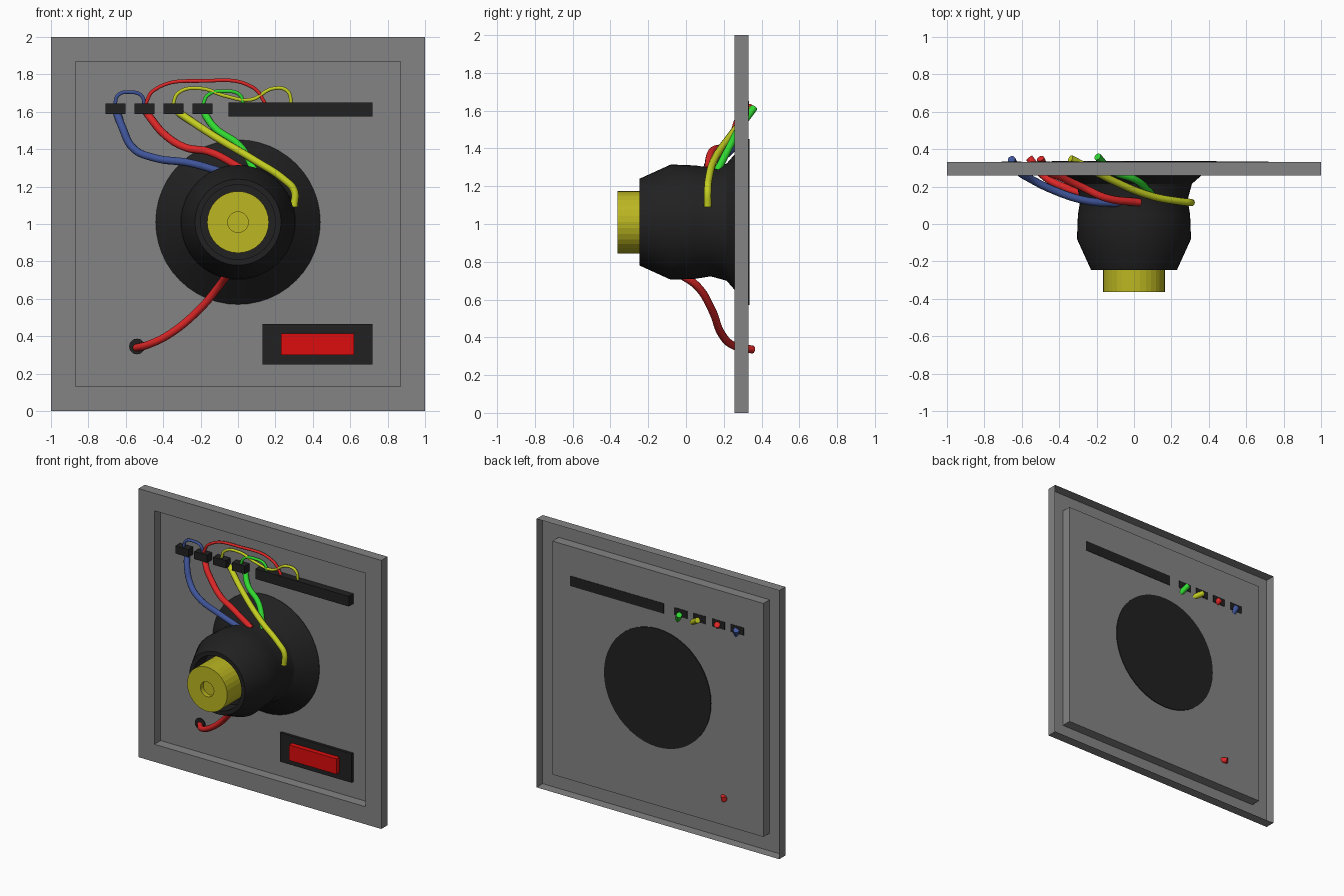
import bpy, bmesh, math
from mathutils import Matrix, Vector

old = bpy.data.objects.get("Cube")
if old:
    bpy.data.objects.remove(old, do_unlink=True)


def material(name, r, g, b):
    m = bpy.data.materials.new(name)
    m.use_nodes = True
    m.diffuse_color = (r, g, b, 1)
    m.node_tree.nodes["Principled BSDF"].inputs["Base Color"].default_value = (r, g, b, 1)
    return m


GREY = material("panel grey", .23, .23, .23)
BLACK = material("black plastic", .015, .015, .015)
BRASS = material("dull yellow", .5, .47, .016)
SWITCH = material("switch red", .72, .004, .004)
RED = material("wire red", .72, .02, .02)
BLUE = material("wire blue", .05, .09, .32)
YELLOW = material("wire yellow", .55, .62, .015)
GREEN = material("wire green", .03, .7, .03)

AXIS_Z = 1.01      # height of the round unit's axis
FRONT, BACK = .258, .331


def finish(name, bm, mat, smooth=False):
    me = bpy.data.meshes.new(name)
    bm.to_mesh(me)
    bm.free()
    ob = bpy.data.objects.new(name, me)
    bpy.context.collection.objects.link(ob)
    me.materials.append(mat)
    if smooth:
        select(ob)
        bpy.ops.object.shade_smooth_by_angle(angle=math.radians(30))
    return ob


def select(ob):
    bpy.ops.object.select_all(action='DESELECT')
    ob.select_set(True)
    bpy.context.view_layer.objects.active = ob


def box_mesh(x0, x1, y0, y1, z0, z1):
    bm = bmesh.new()
    centre = Vector((x0 + x1, y0 + y1, z0 + z1)) / 2
    size = Matrix.Diagonal((x1 - x0, y1 - y0, z1 - z0, 1))
    bmesh.ops.create_cube(bm, size=1, matrix=Matrix.Translation(centre) @ size)
    return bm


def lathe(name, profile, mat, steps, smooth, x=0, z=AXIS_Z):
    """Revolve (radius, y) points about an axis along y."""
    bm = bmesh.new()
    verts = [bm.verts.new((x + r, y, z)) for r, y in profile]
    edges = [bm.edges.new(pair) for pair in zip(verts, verts[1:])]
    bmesh.ops.spin(bm, geom=verts + edges, cent=(x, 0, z), axis=(0, 1, 0),
                   angle=math.tau, steps=steps, use_merge=False)
    bmesh.ops.remove_doubles(bm, verts=bm.verts, dist=1e-4)
    bmesh.ops.recalc_face_normals(bm, faces=bm.faces)
    return finish(name, bm, mat, smooth)


def wire(name, points, radius, mat):
    cu = bpy.data.curves.new(name, 'CURVE')
    cu.dimensions = '3D'
    cu.bevel_depth = radius
    cu.bevel_resolution = 3
    cu.resolution_u = 8
    cu.use_fill_caps = True
    sp = cu.splines.new('BEZIER')
    sp.bezier_points.add(len(points) - 1)
    for bp, co in zip(sp.bezier_points, points):
        bp.co = co
        bp.handle_left_type = bp.handle_right_type = 'AUTO'
    cu.materials.append(mat)
    ob = bpy.data.objects.new(name, cu)
    bpy.context.collection.objects.link(ob)
    select(ob)
    bpy.ops.object.convert(target='MESH')
    bpy.ops.object.shade_smooth_by_angle(angle=math.radians(50))


# Pressed panel: open-backed shell with a sunken middle
bm = box_mesh(-1, 1, FRONT, BACK, 0, 2)
bm.normal_update()
rear = [f for f in bm.faces if f.normal.y > .5]
face = [f for f in bm.faces if f.normal.y < -.5]
bmesh.ops.delete(bm, geom=rear, context='FACES_ONLY')
bmesh.ops.inset_individual(bm, faces=face, thickness=.185)
middle = bmesh.ops.extrude_discrete_faces(bm, faces=face)["faces"]
bmesh.ops.translate(bm, vec=(0, BACK - FRONT, 0), verts=middle[0].verts)
finish("panel", bm, GREY)

# Round housing with a socket at the front and a closed back
lathe("housing", [(0, .337), (.44, .337), (.44, .329), (.35, .25), (.31, .215),
                  (.287, .13), (.3, .05), (.305, -.08), (.23, -.245),
                  (.2, -.245), (.2, -.12), (0, -.12)], BLACK, 48, True)
# Magnet cap with a central bore
lathe("cap", [(0, -.33), (.055, -.33), (.055, -.363), (.165, -.363),
              (.165, -.12), (0, -.12)], BRASS, 32, False)

# Terminal blocks and connector strip, showing through the back
for i in range(4):
    x = -.655 + .155 * i
    finish(f"terminal_{i + 1}", box_mesh(x - .053, x + .053, .275, .334, 1.588, 1.645), BLACK)
finish("connector_strip", box_mesh(-.05, .72, .275, .334, 1.575, 1.65), BLACK)

# Rocker switch
finish("switch_plate", box_mesh(.13, .72, .308, .329, .25, .465), BLACK)
finish("switch_rocker", box_mesh(.23, .62, .272, .315, .3, .415), SWITCH)

# Grommet where the lower lead leaves the panel
lathe("grommet", [(0, .322), (.042, .322), (.042, .329), (0, .329)], BLACK, 20, False, -.54, .345)

# Thick leads from the terminals to the housing
wire("blue_lead", [(-.655, .345, 1.62), (-.62, .285, 1.52), (-.56, .245, 1.405),
                   (-.445, .187, 1.353), (-.257, .125, 1.326), (-.06, .11, 1.27)], .021, BLUE)
wire("red_lead", [(-.5, .35, 1.62), (-.47, .29, 1.57), (-.39, .25, 1.476),
                  (-.283, .2, 1.41), (-.15, .14, 1.385), (.03, .115, 1.29)], .021, RED)
wire("yellow_lead", [(-.34, .35, 1.61), (-.12, .235, 1.465), (.09, .15, 1.34),
                     (.25, .12, 1.235), (.3, .115, 1.18), (.3, .115, 1.09)], .02, YELLOW)
wire("green_lead", [(-.195, .36, 1.615), (-.12, .285, 1.51),
                    (.01, .235, 1.417), (.09, .165, 1.28)], .02, GREEN)
wire("lower_lead", [(-.05, -.04, .74), (-.1, .06, .67), (-.2, .135, .55),
                    (-.36, .19, .415), (-.48, .255, .355), (-.56, .353, .335)], .021, RED)


# Thin jumpers arching over the terminals, lying in the recess
def jumper(name, points, mat):
    wire(name, [(x, .3, z) for x, z in points], .01, mat)


jumper("blue_jumper", [(-.66, 1.63), (-.64, 1.69), (-.58, 1.705), (-.515, 1.685),
                       (-.5, 1.63)], BLUE)
jumper("red_jumper", [(-.5, 1.63), (-.45, 1.715), (-.18, 1.765), (.08, 1.73),
                      (.155, 1.63)], RED)
jumper("yellow_jumper", [(-.35, 1.63), (-.32, 1.7), (-.2, 1.725), (-.07, 1.685),
                         (.07, 1.665), (.19, 1.725), (.265, 1.71), (.285, 1.63)], YELLOW)
jumper("green_jumper", [(-.19, 1.63), (-.16, 1.69), (-.07, 1.71), (.01, 1.69),
                        (.03, 1.63)], GREEN)
